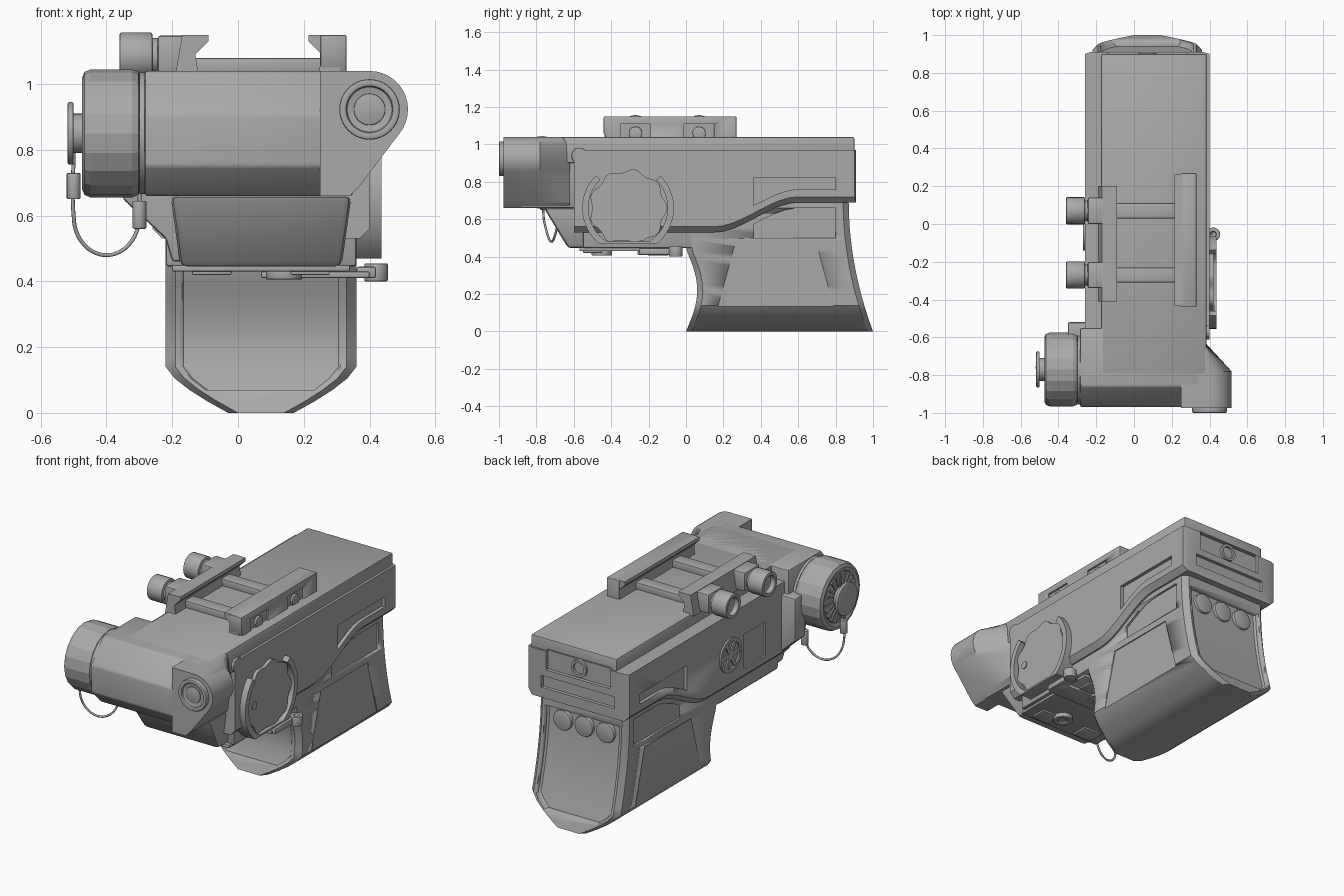
import bpy, bmesh
from math import sin, cos, pi, radians

if "Cube" in bpy.data.objects:
    bpy.data.objects.remove(bpy.data.objects["Cube"])

grey = bpy.data.materials.new("matte grey")
grey.use_nodes = True
grey.diffuse_color = (.4, .4, .4, 1)
grey.node_tree.nodes["Principled BSDF"].inputs["Base Color"].default_value = grey.diffuse_color

LEFT, RIGHT, MID = -.26, .4, .07      # outer walls and centre plane of the main body
GRIP_HALF, GRIP_TOP = .29, .7
CHIN, DECK = .66, 1.04                # underside of the barrel and flat top of the body
SCREW_ROWS = (-.27, .07)


def place(axis, along, u, v):
    return {'x': (along, u, v), 'y': (u, along, v), 'z': (u, v, along)}[axis]


def around(centre, half):
    return centre - half, centre + half


def circle(centre, radius, sides):
    return [(centre[0] + radius * cos(2 * pi * i / sides), centre[1] + radius * sin(2 * pi * i / sides))
            for i in range(sides)]


def loft(name, rings, bevel=0, smooth_angle=30):
    """Skin a list of equal-length point rings and cap both ends."""
    bm = bmesh.new()
    loops = [[bm.verts.new(point) for point in ring] for ring in rings]
    for lower, upper in zip(loops, loops[1:]):
        for i in range(len(lower)):
            bm.faces.new((lower[i - 1], lower[i], upper[i], upper[i - 1]))
    bm.faces.new(loops[0])
    bm.faces.new(loops[-1])
    bmesh.ops.recalc_face_normals(bm, faces=bm.faces)
    mesh = bpy.data.meshes.new(name)
    bm.to_mesh(mesh)
    bm.free()
    mesh.materials.append(grey)
    part = bpy.data.objects.new(name, mesh)
    bpy.context.collection.objects.link(part)
    bpy.ops.object.select_all(action='DESELECT')
    bpy.context.view_layer.objects.active = part
    part.select_set(True)
    if bevel:
        edge = part.modifiers.new("edge", 'BEVEL')
        edge.width, edge.segments, edge.limit_method = bevel, 2, 'ANGLE'
        bpy.ops.object.modifier_apply(modifier=edge.name)
    bpy.ops.object.shade_smooth_by_angle(angle=radians(smooth_angle))
    return part


def prism(name, outline, axis, start, end, bevel=0):
    return loft(name, [[place(axis, along, *point) for point in outline] for along in (start, end)], bevel)


def box(name, x, y, z, bevel=0):
    outline = [(x[0], y[0]), (x[1], y[0]), (x[1], y[1]), (x[0], y[1])]
    return prism(name, outline, 'z', z[0], z[1], bevel)


def disc(name, axis, centre, radius, start, end, bevel=0, sides=32, hole=0, smooth_angle=30):
    """Round part from start to end, with an optional blind hole in the end face."""
    profile = [(start, radius), (end, radius)]
    if hole:
        profile += [(end, hole), (end + (start - end) * .3, hole)]
    rings = [[place(axis, along, *point) for point in circle(centre, r, sides)] for along, r in profile]
    return loft(name, rings, bevel, smooth_angle)


def cut(part, *cutters):
    for cutter in cutters:
        cutting = part.modifiers.new("cut", 'BOOLEAN')
        cutting.operation, cutting.object, cutting.solver = 'DIFFERENCE', cutter, 'EXACT'
        bpy.context.view_layer.objects.active = part
        bpy.ops.object.modifier_apply(modifier=cutting.name)
        bpy.data.objects.remove(cutter)


# Upper body: its lower edge sweeps up over the grip and is chamfered
def sweep(y):
    t = min(max((y - .15) / .45, 0), 1)
    return .53 + .16 * t * t * (3 - 2 * t)


def body_side(x, lift, back):
    steps = [-.6] + [i * .05 for i in range(3, 13)] + [back]
    return [(x, y, sweep(y) + lift) for y in steps] + [(x, back, .97), (x, -.6, .97)]


def panel(low, high, front=.36, back=.8):
    steps = [front + (back - front) * i / 8 for i in range(9)]
    return [(y, low(y)) for y in steps] + [(y, high(y)) for y in reversed(steps)]


flanks = [(LEFT, .03, .9), (LEFT + .03, 0, .91), (RIGHT - .03, 0, .91), (RIGHT, .03, .9)]
body = loft("upper_body", [body_side(*flank) for flank in flanks])
side_slot = panel(lambda y: sweep(y) + .07, lambda y: .82)
slot_x, window_x = around(MID, .24), around(MID, .21)
cut(body,
    prism("cutter", side_slot, 'x', RIGHT - .02, RIGHT + .1),
    prism("cutter", side_slot, 'x', LEFT + .02, LEFT - .1),
    box("cutter", (LEFT - .1, LEFT + .01), around(-.27, .1), around(.7, .1)),
    box("cutter", slot_x, (.89, 1), (.75, .82)),
    box("cutter", window_x, (.89, 1), (.86, 1)))
cover = box("top_cover", (-.175, .385), (-.8, .9), (.9, DECK), .01)
cut(cover, box("cutter", window_x, (.88, 1), (.86, .98)))
disc("rear_screw", 'y', (MID, .92), .05, .86, .905, hole=.035)
selector = (-.04, .73)
disc("left_selector", 'x', selector, .1, LEFT + .03, LEFT - .01, hole=.08)
for k in range(3):
    turn = k * pi / 3
    spoke = [(selector[0] + .08 * cos(turn + swing), selector[1] + .08 * sin(turn + swing))
             for swing in (-.15, .15, pi - .15, pi + .15)]
    prism("selector_spoke", spoke, 'x', LEFT + .03, LEFT - .008)


# Grip: stacked sections with a rounded belly, curved front strap and flared heel
def half_width(z):
    return GRIP_HALF - .19 * max(1 - z / .14, 0) ** 1.4


def front_strap(z):
    return .06 * sin(pi * min(z / .44, 1))


def back_strap(z):
    return .87 + .13 * (1 - z / GRIP_TOP) ** 2


def grip_section(z, half, front, back, corner):
    left, right = around(MID, half)
    return [(left + corner, front, z), (right - corner, front, z), (right, front + corner, z),
            (right, back - corner, z), (right - corner, back, z), (left + corner, back, z),
            (left, back - corner, z), (left, front + corner, z)]


levels = [GRIP_TOP * i / 20 for i in range(21)]
inner = levels[2:19]
grip = loft("grip", [grip_section(z, half_width(z), front_strap(z), back_strap(z), .03) for z in levels])
rear_panel = [grip_section(z, half_width(z) - .045, back_strap(z) - .035, 2, .01) for z in inner]
front_panel = [grip_section(z, half_width(z) - .045, -1, front_strap(z) + .006, .01) for z in inner]
cut(grip, loft("cutter", rear_panel), loft("cutter", front_panel))
thumb_panel = panel(lambda y: .5, lambda y: sweep(y) - .03)
palm_panel = [(.14, .02), (.26, .46), (.7, .46), (.82, .02)]
for side in (1, -1):
    for outline, depth in ((thumb_panel, .012), (palm_panel, .006)):
        wall = MID + side * (GRIP_HALF - depth)
        cut(grip, prism("cutter", outline, 'x', wall, wall + side))
for k in (-1, 0, 1):
    disc("grip_finger_swell", 'y', (MID + k * .14, .56), .06, .8, .86, .008)


# Lower housing with a sloped front, and the plate under it
def housing_section(z, half, front):
    left, right = around(MID, half)
    return [(left, front, z), (right, front, z), (right, .1, z), (left, .1, z)]


loft("lower_housing", [housing_section(.445, .245, -.63), housing_section(CHIN, .275, -.76)], .02)
box("housing_sides", around(MID, GRIP_HALF), (-.55, .1), (.445, .7), .01)
prism("left_shoulder", [(-.35, .65), (-.22, .53), (-.2, .46), (-.1, .46), (-.1, .9), (-.35, .9)],
      'y', -.62, -.52, .01)
box("base_plate", around(MID, .27), (-.57, -.02), (.43, .45), .004)
for x in around(MID, .15):
    for y in around(-.3, .2):
        box("base_pad", around(x, .06), around(y, .05), (.42, .44), .003)
for y in around(-.3, .15):
    disc("base_bolt", 'z', (.14, y), .055, .44, .405, .005, 16, hole=.03)
box("release_lever", (MID, RIGHT), (-.26, -.14), (.41, .43), .005)
box("lever_arm", (.36, .42), (-.25, -.05), (.41, .445), .008)
disc("lever_tip", 'z', (.42, -.055), .036, .4, .455, .005, hole=.015)


# Front barrel, with the lens nose blending back into the right wall
barrel = [(-.55, DECK), (-.86, DECK), (-.97, .91), (-.97, .75), (-.88, CHIN), (-.55, CHIN)]
prism("front_barrel", barrel, 'x', LEFT - .025, .35, .01)
lens = (RIGHT, .923)


def nose_section(y, limit):
    arc = [(lens[0] + .117 * cos(radians(a)), lens[1] + .117 * sin(radians(a))) for a in range(90, -41, -10)]
    outline = [(.25, DECK)] + arc + [(.37, .69), (.34, CHIN), (.25, CHIN)]
    return [(min(x, limit), y, z) for x, z in outline]


loft("lens_nose", [nose_section(-.975, 1), nose_section(-.78, 1), nose_section(-.62, .37)])
disc("lens_ring", 'y', lens, .092, -.96, -1, .006, 40, hole=.07)
disc("lens_glass", 'y', lens, .048, -.96, -.994, .004, 40)
disc("side_screw", 'x', (-.57, .94), .042, .34, RIGHT, .004, 24, hole=.024)

# Faceted battery cap with radial ribs, and its tether
hub = (-.77, .85)
disc("cap_collar", 'x', hub, .185, LEFT, -.3)
disc("battery_cap", 'x', hub, .195, -.295, -.475, .03, 20, hole=.14, smooth_angle=10)
disc("cap_face", 'x', hub, .145, -.4, -.468)
for inner_end, outer_end in zip(circle(hub, .07, 20), circle(hub, .14, 20)):
    dy, dz = (inner_end[1] - outer_end[1]) * .08, (outer_end[0] - inner_end[0]) * .08
    rib = [(y + s * dy, z + s * dz) for (y, z), s in
           ((inner_end, 1), (outer_end, 1), (outer_end, -1), (inner_end, -1))]
    prism("cap_rib", rib, 'x', -.46, -.475)
disc("cap_stem", 'x', hub, .06, -.46, -.51)
disc("cap_button", 'x', hub, .095, -.5, -.518, .005)
disc("tether_cap_end", 'z', (-.5, -.76), .021, .65, .73, .004, 16)
disc("tether_body_end", 'z', (-.3, -.68), .021, .56, .645, .004, 16)
curve = bpy.data.curves.new("tether", 'CURVE')
curve.dimensions, curve.bevel_depth, curve.bevel_resolution = '3D', .006, 2
loop = [(-.4 - .1 * cos(pi * i / 8), -.76 + .01 * i, .6 - .12 * sin(pi * i / 8)) for i in range(9)]
cable = [(-.5, -.76, .8)] + loop + [(-.3, -.68, .68)]
spline = curve.splines.new('BEZIER')
spline.bezier_points.add(len(cable) - 1)
for knot, point in zip(spline.bezier_points, cable):
    knot.co, knot.handle_left_type, knot.handle_right_type = point, 'AUTO', 'AUTO'
curve.materials.append(grey)
bpy.context.collection.objects.link(bpy.data.objects.new("tether", curve))


# Scalloped side dial inside an open, flat-bottomed guard
def dial_point(radius, angle):
    floor = .47 + (.245 - radius) * .3
    return -.31 + radius * cos(radians(angle)), max(CHIN + radius * sin(radians(angle)), floor)


turns = range(45, -226, -6)
guard = [dial_point(.245, a) for a in turns] + [dial_point(.212, a) for a in reversed(turns)]
prism("dial_guard", guard, 'x', .35, .437)
scallops = [dial_point(.2 + .01 * cos(radians(a * 9)), a) for a in range(0, 360, 4)]
prism("side_dial", scallops, 'x', .35, .42)
disc("dial_mark", 'x', (-.45, CHIN), .022, RIGHT, .425, sides=16)


# Top mount: fixed rail, facing jaws, cross bars and thumb screws
def jaw(edge, side):
    profile = [(0, 1.15), (0, 1.13), (.04, 1.09), (.03, 1.03), (.1, 1.03), (.08, 1.15)]
    return [(edge + side * x, z) for x, z in profile]


rail_side = [(-.44, 1.15), (-.44, 1.06), (-.39, .97), (.27, .97), (.27, 1.15)]
rail = prism("fixed_rail", rail_side, 'x', .25, .33, .006)
prism("rail_jaw", jaw(.215, 1), 'y', -.435, .265)
prism("sliding_clamp", jaw(-.09, -1), 'y', -.41, .2)
for y in SCREW_ROWS:
    cut(rail, box("cutter", (.318, RIGHT), around(y, .08), around(1.06, .05)))
    disc("rail_nut", 'x', (y, 1.06), .036, .3, .33, .004, 12)
    box("cross_bar", (-.14, .26), around(y, .04), (1.03, 1.08), .006)
    box("clamp_block", (-.245, -.15), around(y, .07), (1.035, 1.148), .01)
    disc("screw_neck", 'x', (y, 1.085), .055, -.2, LEFT - .01)
    disc("thumb_screw", 'x', (y, 1.085), .072, LEFT, -.36, .006, 24, hole=.05)
